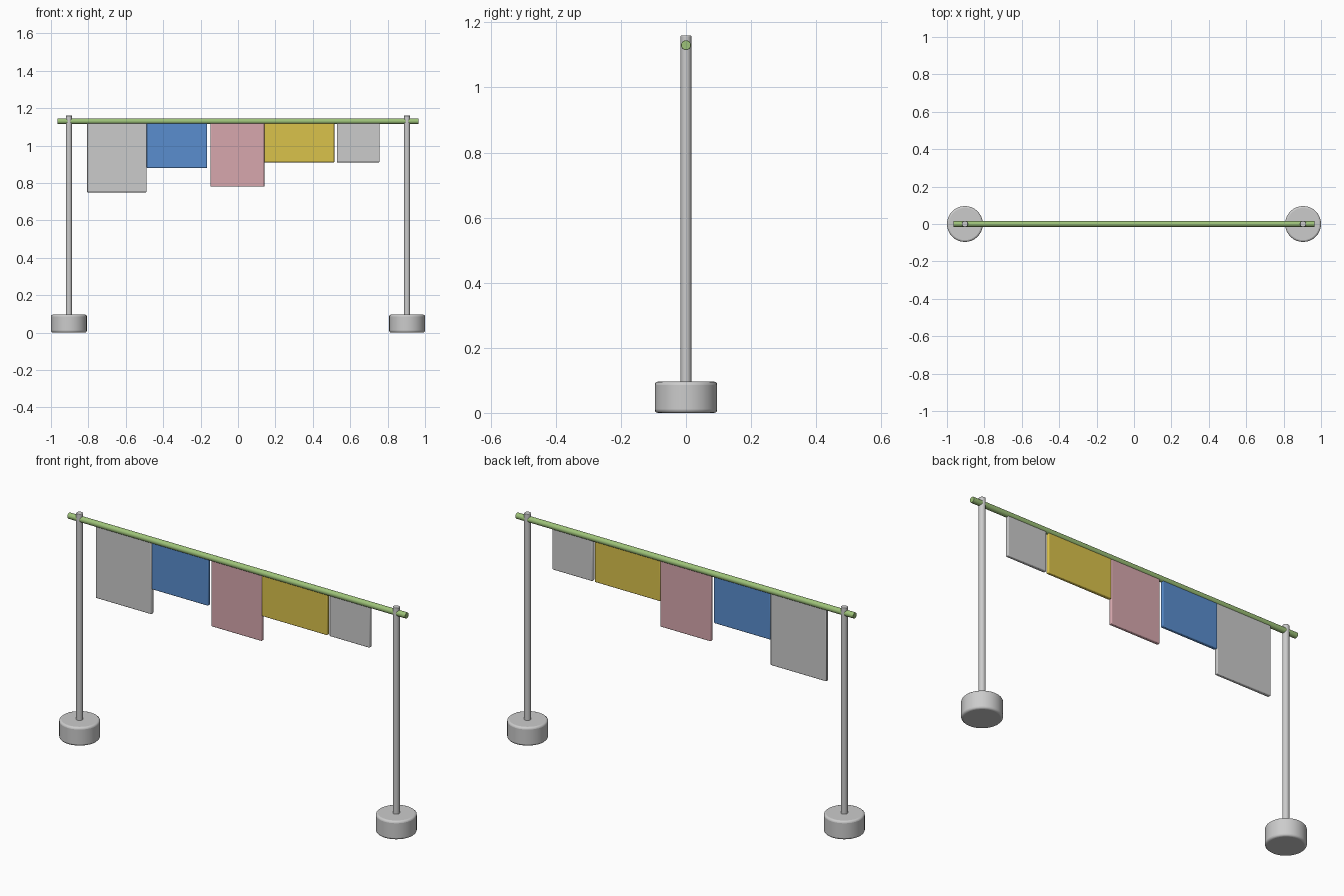
import bpy

cube = bpy.data.objects.get("Cube")
if cube:
    bpy.data.objects.remove(cube, do_unlink=True)


def material(name, rgb):
    m = bpy.data.materials.new(name)
    m.use_nodes = True
    m.diffuse_color = (*rgb, 1)
    m.node_tree.nodes["Principled BSDF"].inputs["Base Color"].default_value = (*rgb, 1)
    return m


grey = material("light grey", (0.6, 0.6, 0.6))
green = material("leaf green", (0.34, 0.54, 0.19))
blue = material("blue", (0.1, 0.27, 0.62))
pink = material("pink", (0.68, 0.39, 0.42))
yellow = material("yellow", (0.7, 0.54, 0.07))


def finish(obj, name, mat, bevel):
    obj.name = name
    obj.data.materials.append(mat)
    bpy.ops.object.transform_apply(location=False, rotation=True, scale=True)
    mod = obj.modifiers.new("soft edges", 'BEVEL')
    mod.width = bevel
    mod.segments = 3
    mod.limit_method = 'ANGLE'
    mod.angle_limit = 0.9
    bpy.ops.object.shade_smooth_by_angle()


def rod(name, mat, radius, length, centre, bevel, rotation=(0, 0, 0)):
    bpy.ops.mesh.primitive_cylinder_add(vertices=32, radius=radius, depth=length,
                                        location=centre, rotation=rotation)
    finish(bpy.context.object, name, mat, bevel)


def cloth(name, mat, left, right, bottom, top=1.13, thickness=0.018):
    bpy.ops.mesh.primitive_cube_add(size=1, location=((left + right) / 2, 0, (bottom + top) / 2))
    obj = bpy.context.object
    obj.scale = (right - left, thickness, top - bottom)
    finish(obj, name, mat, 0.004)


# Weighted bases and upright posts
for side, x in (("right", -0.904), ("left", 0.904)):
    rod(side + "_base", grey, 0.096, 0.096, (x, 0, 0.048), 0.01)
    rod(side + "_post", grey, 0.0165, 1.08, (x, 0, 0.62), 0.003)

# Horizontal rail
rod("rail", green, 0.015, 1.93, (0, 0, 1.13), 0.002, (0, 1.5708, 0))

# Hanging cloths
cloth("large_grey_cloth", grey, -0.807, -0.488, 0.75)
cloth("blue_cloth", blue, -0.488, -0.165, 0.88)
cloth("pink_cloth", pink, -0.147, 0.141, 0.78)
cloth("yellow_cloth", yellow, 0.141, 0.515, 0.91)
cloth("small_grey_cloth", grey, 0.528, 0.757, 0.91)
